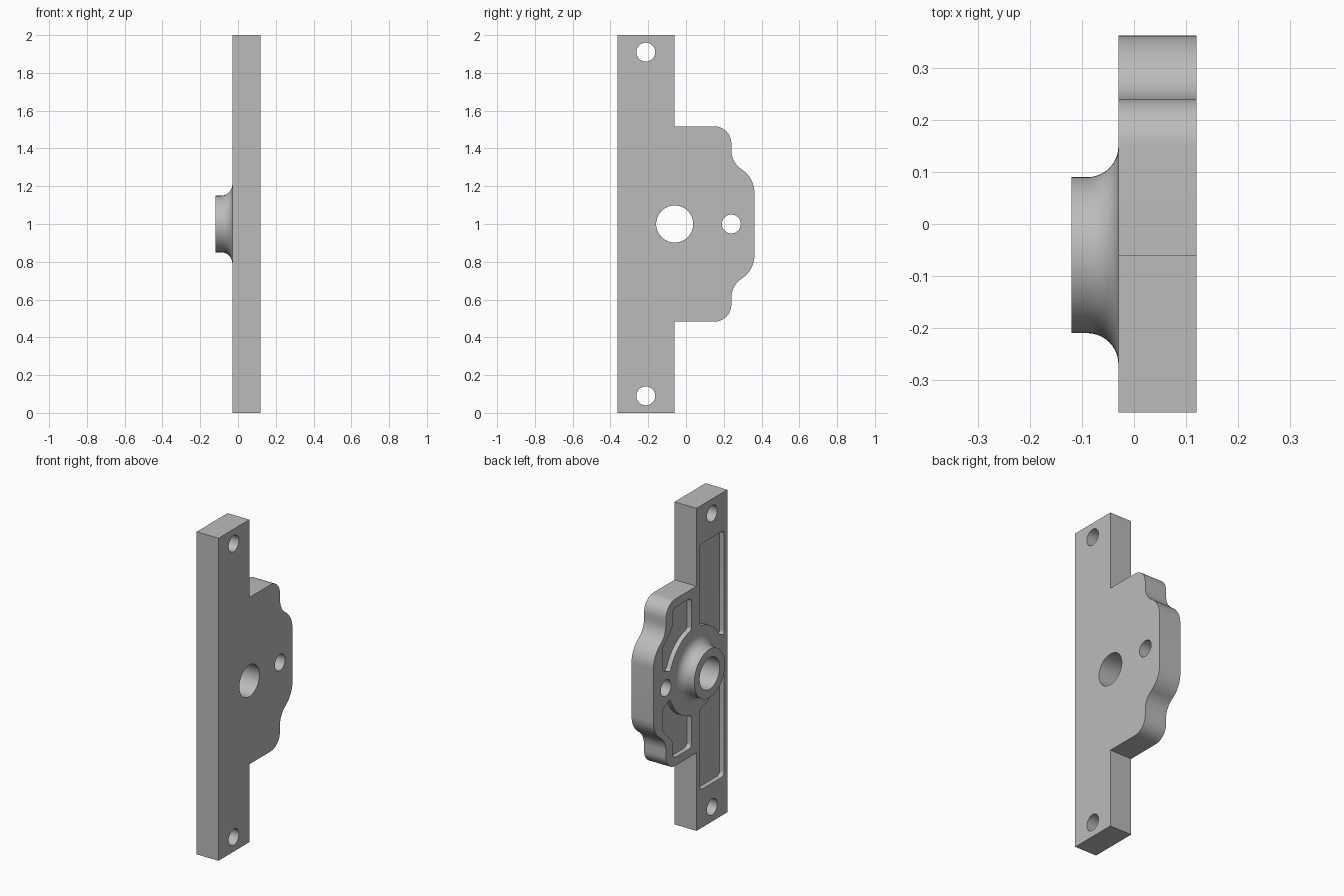
import bpy
import bmesh
from math import sin, cos, tan, radians, sqrt, pi
from mathutils import Vector

cube = bpy.data.objects.get("Cube")
if cube:
    bpy.data.objects.remove(cube, do_unlink=True)

BACK, FRONT = -0.03, 0.12        # plate faces along x
EDGE = 0.3625                    # half width along y
HUB = (-0.06, 1.0)               # bore centre in (y, z)
BORE = 0.098
SEGS = 64

steel = bpy.data.materials.new("grey_metal")
steel.use_nodes = True
steel.diffuse_color = (0.5, 0.5, 0.5, 1)
steel.node_tree.nodes["Principled BSDF"].inputs["Base Color"].default_value = (0.5, 0.5, 0.5, 1)


def arc(cy, cz, r, a0, a1, n=12):
    """Points on an arc in the (y, z) plane, angles in degrees."""
    angles = [radians(a0 + (a1 - a0) * i / n) for i in range(n + 1)]
    return [(cy + r * cos(a), cz + r * sin(a)) for a in angles]


def rounded(corners):
    """Round each (y, z, radius) corner of a loop; plain points stay sharp."""
    out = []
    for i, c in enumerate(corners):
        p = Vector(c[:2])
        if len(c) == 2:
            out.append(tuple(p))
            continue
        u = Vector(corners[i - 1][:2]) - p
        v = Vector(corners[(i + 1) % len(corners)][:2]) - p
        t = min(c[2] / tan(u.angle(v) / 2), 0.48 * u.length, 0.48 * v.length)
        u, v = u.normalized() * t, v.normalized() * t
        for k in range(7):
            s = k / 6
            out.append(tuple(p + u * (1 - s) ** 2 + v * s ** 2))
    return out


def flipped(loop):
    """Mirror a loop about mid height."""
    return [(y, 2 - z) for y, z in reversed(loop)]


def add_prism(bm, loop, x0, x1):
    face = bm.faces.new([bm.verts.new((x0, y, z)) for y, z in loop])
    geom = bmesh.ops.extrude_face_region(bm, geom=[face])["geom"]
    verts = [g for g in geom if isinstance(g, bmesh.types.BMVert)]
    bmesh.ops.translate(bm, verts=verts, vec=(x1 - x0, 0, 0))


def make_object(name, bm):
    bmesh.ops.recalc_face_normals(bm, faces=bm.faces)
    mesh = bpy.data.meshes.new(name)
    bm.to_mesh(mesh)
    bm.free()
    mesh.materials.append(steel)
    obj = bpy.data.objects.new(name, mesh)
    bpy.context.collection.objects.link(obj)
    return obj


def activate(obj):
    bpy.ops.object.select_all(action="DESELECT")
    obj.select_set(True)
    bpy.context.view_layer.objects.active = obj


# Plate outline: long bar with a curved lobe, upper half then mirrored
concave, convex = 0.12, 0.15
cy1, cz1 = 0.24 + concave, 1.39
cy2 = EDGE - convex
dy = cy1 - cy2
cz2 = cz1 - sqrt((concave + convex) ** 2 - dy ** 2)
turn = math_angle = Vector((dy, cz1 - cz2)).angle_signed(Vector((1, 0))) * 180 / pi
upper = arc(cy2, cz2, convex, 0, turn)
upper += arc(cy1, cz1, concave, 180 + turn, 180)[1:]
upper += arc(0.15, 1.427, 0.09, 0, 90)
upper += [(-0.06, 1.517), (-0.06, 2), (-EDGE, 2)]

bm = bmesh.new()
add_prism(bm, upper + flipped(upper), BACK, FRONT)
plate = make_object("mounting_plate", bm)

# Cutters: through holes and shallow pockets on the hub side
bar_pocket = rounded(
    [(-0.33, 1.762, 0.03), (-0.33, 1.115, 0.025)]
    + arc(*HUB, 0.26, 150, 106)
    + [(-0.093, 1.258, 0.02), (-0.093, 1.762, 0.03)])
lobe_pocket = rounded(
    [(-0.01, 1.465, 0.03), (-0.01, 1.265, 0.02)]
    + arc(*HUB, 0.27, 72, 26)
    + [(0.2, 1.085, 0.02), (0.27, 1.12, 0.03), (0.27, 1.26, 0.05),
       (0.175, 1.35, 0.05), (0.175, 1.465, 0.04)])

bm = bmesh.new()
for y, z, r in [(*HUB, BORE), (0.24, 1, 0.05), (-0.213, 1.91, 0.05), (-0.213, 0.09, 0.05)]:
    add_prism(bm, arc(y, z, r, 0, 360, SEGS)[:-1], -0.3, 0.3)
for pocket in (bar_pocket, lobe_pocket):
    for loop in (pocket, flipped(pocket)):
        add_prism(bm, loop, -0.3, BACK + 0.03)
cutter = make_object("pocket_cutter", bm)
cutter.hide_render = True

cut = plate.modifiers.new("cut", "BOOLEAN")
cut.operation = "DIFFERENCE"
cut.solver = "EXACT"
cut.object = cutter
activate(plate)
bpy.ops.object.modifier_apply(modifier=cut.name)
bpy.data.objects.remove(cutter, do_unlink=True)

# Hub: flared collar turned around the bore axis
flare = 0.06
profile = [(BACK, BORE), (-0.12, BORE), (-0.12, 0.15)]
profile += [(x, r) for x, r in arc(BACK - flare, 0.15 + flare, flare, 270, 360, 10)]
bm = bmesh.new()
rings = []
for x, r in profile:
    rings.append([bm.verts.new((x, y, z)) for y, z in arc(*HUB, r, 0, 360, SEGS)[:-1]])
for a, b in zip(rings, rings[1:]):
    for i in range(SEGS):
        j = (i + 1) % SEGS
        bm.faces.new((a[i], b[i], b[j], a[j]))
hub = make_object("hub_collar", bm)
# The collar is open against the plate, so make sure its rim faces outward
rim = max(hub.data.polygons, key=lambda p: abs(p.normal.x) if p.center.x < -0.119 else 0)
if rim.normal.x > 0:
    hub.data.flip_normals()

for obj in (plate, hub):
    activate(obj)
    bpy.ops.object.shade_smooth_by_angle(angle=radians(30))
